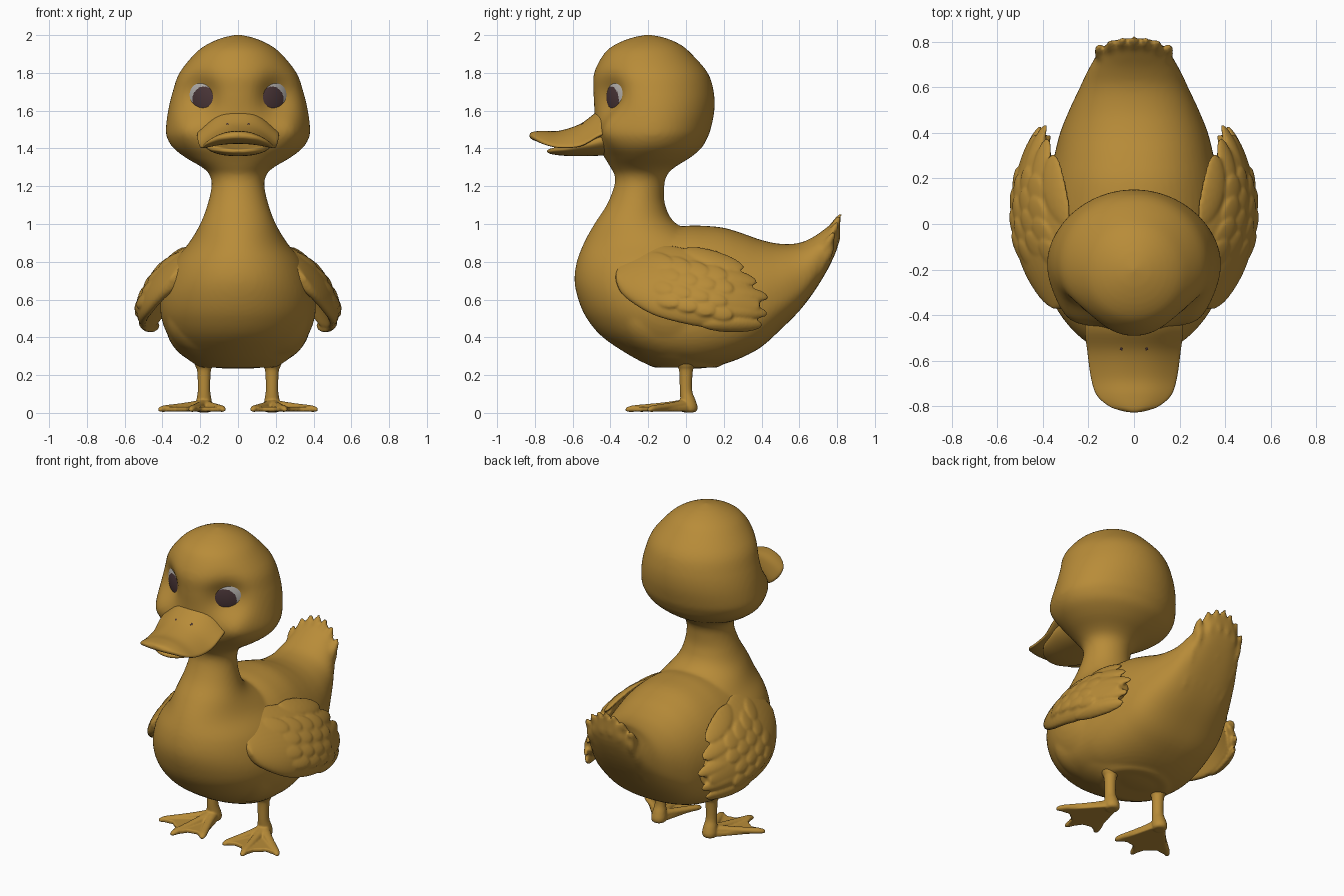
import bpy, bmesh, math
from mathutils import Vector, Matrix

if "Cube" in bpy.data.objects:
    bpy.data.objects.remove(bpy.data.objects["Cube"])


def material(name, rgb):
    m = bpy.data.materials.new(name)
    m.diffuse_color = (*rgb, 1)
    m.use_nodes = True
    m.node_tree.nodes["Principled BSDF"].inputs["Base Color"].default_value = m.diffuse_color
    return m


GOLD = material("golden_down", (0.48, 0.262, 0.040))
WHITE = material("eye_white", (0.45, 0.43, 0.41))
DARK = material("eye_dark", (0.07, 0.037, 0.04))


def finish(bm, name, mats=(GOLD,), voxel=0, soften=0):
    bmesh.ops.recalc_face_normals(bm, faces=bm.faces)
    for f in bm.faces:
        f.smooth = True
    me = bpy.data.meshes.new(name)
    bm.to_mesh(me)
    bm.free()
    for m in mats:
        me.materials.append(m)
    ob = bpy.data.objects.new(name, me)
    bpy.context.collection.objects.link(ob)
    if voxel:
        mod = ob.modifiers.new("blend", 'REMESH')
        mod.mode, mod.voxel_size, mod.use_smooth_shade = 'VOXEL', voxel, True
        mod = ob.modifiers.new("soften", 'SMOOTH')
        mod.factor, mod.iterations = .5, soften
    return ob


def refine(rows, k=5):
    """Catmull-Rom interpolation between table rows."""
    out = []
    for i in range(len(rows) - 1):
        a, b, c, d = (rows[max(0, min(len(rows) - 1, i + j))] for j in (-1, 0, 1, 2))
        for s in range(k):
            t = s / k
            out.append([0.5 * (2 * q + (r - p) * t + (2 * p - 5 * q + 4 * r - w) * t * t
                               + (3 * q - p - 3 * r + w) * t ** 3)
                        for p, q, r, w in zip(a, b, c, d)])
    return out + [list(rows[-1])]


def loft(bm, rings):
    vs = [[bm.verts.new(p) for p in r] for r in rings]
    n = len(vs[0])
    for a, b in zip(vs, vs[1:]):
        for i in range(n):
            j = (i + 1) % n
            bm.faces.new((a[i], a[j], b[j], b[i]))
    bm.faces.new(vs[0])
    bm.faces.new(vs[-1])


def angles(n):
    return [2 * math.pi * i / n for i in range(n)]


def spow(v, e):
    return math.copysign(abs(v) ** e, v)


def blob(bm, centre, axis, radii, out=(0, 1, 0)):
    """Ellipsoid: radii along axis, across, and along its outward side."""
    d = Vector(axis).normalized()
    w = Vector(out).cross(d).normalized()
    m = Matrix((d, w, d.cross(w))).transposed().to_4x4()
    bmesh.ops.create_uvsphere(bm, u_segments=20, v_segments=14, radius=1,
                              matrix=Matrix.Translation(centre) @ m @ Matrix.Diagonal((*radii, 1)))


# chest, neck and head: z, front y, back y, half width
column = [(.24, -.17, .17, .20), (.3, -.29, .24, .285), (.4, -.44, .3, .365), (.5, -.525, .33, .405),
          (.6, -.57, .33, .41), (.7, -.59, .3, .385), (.8, -.578, .25, .34), (.9, -.54, .15, .26),
          (1.0, -.485, -.05, .2), (1.1, -.42, -.11, .162), (1.2, -.38, -.115, .14),
          (1.26, -.378, -.1, .15), (1.3, -.40, -.06, .19), (1.35, -.43, .02, .275),
          (1.4, -.46, .08, .34), (1.45, -.475, .11, .373), (1.5, -.482, .13, .382),
          (1.6, -.487, .15, .37), (1.7, -.492, .147, .346), (1.8, -.487, .115, .31),
          (1.9, -.435, .03, .23), (1.95, -.375, -.03, .165), (1.985, -.29, -.11, .085),
          (2.002, -.21, -.19, .01)]
rings = [[Vector((w * math.cos(a), (f + b) / 2 + (b - f) / 2 * math.sin(a), z)) for a in angles(72)]
         for z, f, b, w in refine(column)]
# eye sockets pressed into the head, cheeks puffed out below them
EYE = {s: Vector((.215 * s, -.42, 1.67)) for s in (-1, 1)}
LOOK = {s: Vector((.54 * s, -.84, 0)).normalized() for s in (-1, 1)}
for r in rings:
    for v in r:
        move = Vector()
        for s in (-1, 1):
            move -= LOOK[s] * .065 * math.exp(-((v - EYE[s]).length / .115) ** 2)
            cheek = Vector((.28 * s, -.38, 1.5))
            move += Vector((.1 * s, -1, 0)) * .04 * math.exp(-((v - cheek).length / .1) ** 2)
        v += move
bm = bmesh.new()
loft(bm, rings)

# trunk rising into the tail: y, half width, top z, bottom z
trunk = [(-.45, .2, .8, .5), (-.3, .36, .90, .33), (-.15, .385, .965, .26), (0, .39, .99, .235),
         (.1, .385, .99, .238), (.2, .37, .98, .258), (.3, .35, .95, .295), (.4, .325, .915, .35),
         (.5, .285, .895, .44), (.6, .238, .90, .54), (.68, .2, .935, .645), (.75, .155, .985, .76),
         (.8, .1, 1.02, .87), (.815, .05, 1.02, .96)]
rings = []
for y, w, t, b in refine(trunk):
    c, ring = b + .4 * (t - b), []
    for a in angles(64):
        e = .92 if math.sin(a) > 0 else .78
        h = t - c if math.sin(a) > 0 else c - b
        ring.append(Vector((w * spow(math.cos(a), e), y, c + h * spow(math.sin(a), e))))
    rings.append(ring)
loft(bm, rings)

# tail feathers in overlapping fanned rows, blended into the trunk
for count, spread, y0, z0, fall, sink in ((7, .145, .777, .975, 1.6, 4.5), (6, .14, .772, .87, 1.8, 3),
                                          (7, .15, .728, .765, 1.6, 1.5), (6, .14, .662, .66, 1.4, 1.2)):
    for i in range(count):
        x = spread * (2 * i / (count - 1) - 1)
        blob(bm, (x, y0 - fall * x * x, z0 - sink * x * x), (x * .8, .44, .8),
             (.095, .027, .023), (x * 3, .9, -.45))
finish(bm, "body_and_head", voxel=.014, soften=3)

# upper and lower bill: y, half width, middle z, rise, drop, edge droop
upper = [(-.41, .21, 1.505, .11, .02, .015), (-.47, .216, 1.49, .105, .03, .025),
         (-.56, .205, 1.46, .07, .03, .045), (-.67, .19, 1.452, .042, .028, .045),
         (-.75, .165, 1.457, .036, .028, .03), (-.80, .11, 1.465, .025, .024, .012),
         (-.822, .05, 1.468, .015, .015, .004), (-.828, .01, 1.468, .004, .004, 0)]
lower = [(-.40, .185, 1.42, .045, .055, -.03), (-.5, .182, 1.405, .035, .045, -.02),
         (-.62, .155, 1.39, .024, .03, -.01), (-.69, .108, 1.386, .016, .02, -.005),
         (-.725, .055, 1.386, .01, .012, 0), (-.735, .01, 1.386, .003, .003, 0)]
for name, rows, peak in (("upper_bill", upper, 3), ("lower_bill", lower, 1)):
    bm = bmesh.new()
    loft(bm, [[(w * spow(math.cos(a), .85), y, c - droop * math.cos(a) ** 2
                + (up * math.sin(a) ** peak + .02 * min(1, w / .15) * math.sin(a) ** .5
                   * math.cos(a) ** 2 if math.sin(a) > 0 else dn * math.sin(a)))
               for a in angles(56)] for y, w, c, up, dn, droop in refine(rows)])
    finish(bm, name)


# wing: outer surface x over the side plane
def wing_x(y, z):
    return .545 - 1.6 * max(z - .5, 0) ** 2 - .7 * (y - .03) ** 2 - 4 * max(.5 - z, 0) ** 2


def feather(bm, s, tip, slope, length, width, thick, lift, tilt=0):
    """Flattened feather that follows the wing surface, ending at tip."""
    c, n = math.cos(slope), math.sin(slope)
    new = bmesh.ops.create_uvsphere(bm, u_segments=16, v_segments=12, radius=1)["verts"]
    for v in new:
        k = v.co.x
        u, w = (k - 1) * length, v.co.y * width
        y, z = tip[0] + u * c + w * n, tip[1] - u * n + w * c
        v.co = (s * (wing_x(y, z) + lift + tilt * k + thick * v.co.z), y, z)


wing = [(-.372, .74, .70), (-.34, .82, .63), (-.25, .88, .56), (-.15, .893, .51), (0, .87, .47),
        (.12, .83, .45), (.22, .785, .45), (.3, .72, .46), (.36, .65, .49), (.39, .6, .54)]
flight = [(.31, .765), (.38, .69), (.44, .61), (.435, .525), (.41, .465)]
foot_toes = [(.075, -.26), (.25, -.32), (.42, -.2)]

for s, side in ((-1, "left"), (1, "right")):
    bm = bmesh.new()
    rings = []
    for y, t, b in refine(wing, 4):
        ring = []
        for a in angles(40):
            z = (t + b) / 2 + (t - b) / 2 * math.sin(a)
            ring.append((s * (wing_x(y, z) - .042 + .042 * spow(math.cos(a), .8)), y, z))
        rings.append(ring)
    loft(bm, rings)
    # long flight feathers, then rows of small overlapping ones
    for i, tip in enumerate(flight):
        feather(bm, s, tip, .30 - .07 * i, .17, .043, .026, -.026, .006)
    for r in range(4):
        for i in range(4):
            tip = (-.07 + .095 * r + .035 * (i % 2), .79 - .07 * i - .022 * r)
            feather(bm, s, tip, .25, .075, .04, .012, -.007, .01)
    finish(bm, side + "_wing", voxel=.008, soften=2)

    # leg with a small flare at the top and a rounded heel
    bm = bmesh.new()
    x = .18 * s
    leg = [(.27, 0, .055), (.245, 0, .045), (.22, 0, .036), (.12, 0, .033), (.07, .01, .04),
           (.035, .016, .045), (.012, .016, .042), (.003, .014, .03)]
    loft(bm, [[(x + r * math.cos(a), y + r * math.sin(a), z) for a in angles(24)]
              for z, y, r in refine(leg, 4)])
    # three toes sloping down from the ankle
    for tx, ty in foot_toes:
        d = Vector((s * tx - x, ty, 0))
        w = Vector((-d.y, d.x, 0)).normalized()
        toe = [(0, .045, .036), (.3, .038, .026), (.6, .03, .023), (.9, .022, .021), (1, .016, .009)]
        loft(bm, [[Vector((x, 0, h)) + d * t + w * r * math.cos(a)
                   + Vector((0, 0, .8 * r * math.sin(a))) for a in angles(16)]
                  for t, h, r in refine(toe, 3)])
    # webbing scalloped between the toes, blended with them
    edge = [(.15, .03), foot_toes[0], (.135, -.225), (.19, -.235), foot_toes[1],
            (.275, -.235), (.33, -.19), foot_toes[2], (.21, .03)]
    loft(bm, [[(s * px, py, z) for px, py in edge] for z in (.008, .032)])
    finish(bm, side + "_leg_and_foot", voxel=.006, soften=3)

    # front half of the eyeball with a dark iris set low and inward
    bm = bmesh.new()
    bmesh.ops.create_uvsphere(bm, u_segments=96, v_segments=96, radius=1)
    bmesh.ops.delete(bm, geom=[v for v in bm.verts if v.co.z < .1], context='VERTS')
    for f in bm.faces:
        c = f.calc_center_median()
        f.material_index = int(math.hypot(c.x * .118 + .016, c.y * .125 + .015) < .073)
    out, up = LOOK[s], Vector((0, 0, 1))
    across = Vector((-out.y * s, abs(out.x), 0))
    for v in bm.verts:
        v.co = EYE[s] - out * .088 + across * v.co.x * .118 + up * v.co.y * .125 + out * v.co.z * .055
    eye = finish(bm, side + "_eye", (WHITE, DARK))
    if eye.data.polygons[0].normal.dot(out) < 0:
        eye.data.flip_normals()

    # nostril
    bm = bmesh.new()
    blob(bm, (.055 * s, -.545, 1.526), (.3 * s, 1, .3), (.013, .008, .008), (0, 0, 1))
    finish(bm, side + "_nostril", (DARK,))
